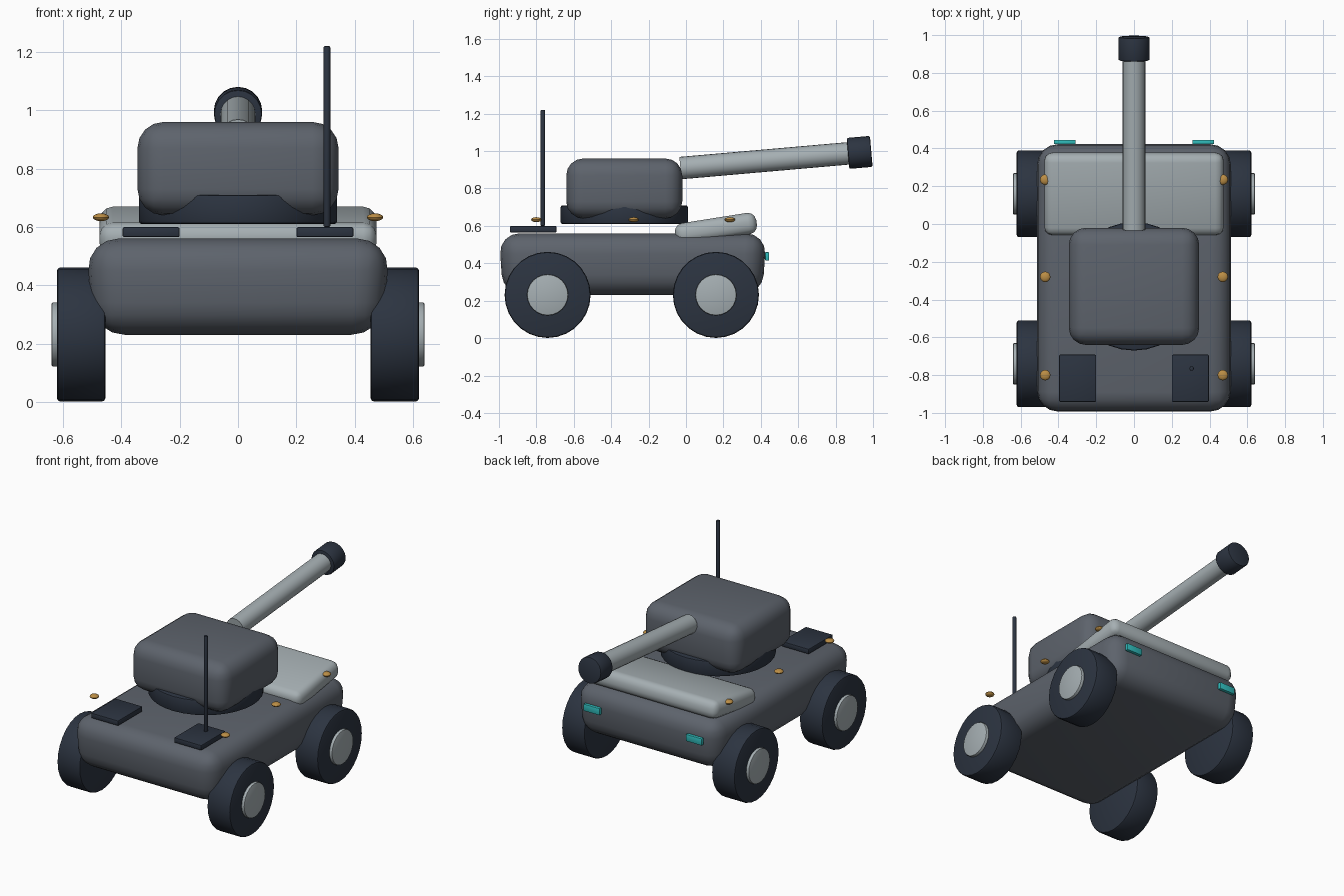
import bpy, bmesh, math
from mathutils import Matrix

if "Cube" in bpy.data.objects:
    bpy.data.objects.remove(bpy.data.objects["Cube"])


def mat(name, r, g, b):
    m = bpy.data.materials.new(name)
    m.diffuse_color = (r, g, b, 1)
    m.use_nodes = True
    m.node_tree.nodes["Principled BSDF"].inputs["Base Color"].default_value = m.diffuse_color
    return m


GREY = mat("armour grey", 0.11, 0.125, 0.15)
LIGHT = mat("light grey", 0.38, 0.43, 0.45)
DARK = mat("dark slate", 0.025, 0.034, 0.052)
GOLD = mat("brass", 0.50, 0.27, 0.06)
TEAL = mat("teal lamp", 0.03, 0.50, 0.50)


def finish(bm, name, material, loc, bevel=0, segs=3, rot=(0, 0, 0)):
    """Turn a bmesh into a bevelled, smoothed object."""
    me = bpy.data.meshes.new(name)
    bm.to_mesh(me)
    bm.free()
    me.materials.append(material)
    ob = bpy.data.objects.new(name, me)
    bpy.context.collection.objects.link(ob)
    ob.location, ob.rotation_euler = loc, rot
    bpy.ops.object.select_all(action='DESELECT')
    ob.select_set(True)
    bpy.context.view_layer.objects.active = ob
    if bevel:
        mod = ob.modifiers.new("bevel", 'BEVEL')
        mod.width, mod.segments = bevel, segs
        mod.limit_method, mod.angle_limit = 'ANGLE', math.radians(40)
        bpy.ops.object.modifier_apply(modifier=mod.name)
    bpy.ops.object.shade_smooth_by_angle(angle=math.radians(35))
    return ob


def box(name, material, loc, size, bevel=0, segs=3, rot=(0, 0, 0), taper=(1, 1)):
    bm = bmesh.new()
    bmesh.ops.create_cube(bm, size=1)
    for v in bm.verts:
        if v.co.z < 0:
            v.co.x *= taper[0]
            v.co.y *= taper[1]
    bmesh.ops.scale(bm, vec=size, verts=bm.verts)
    return finish(bm, name, material, loc, bevel, segs, rot)


def cylinder(name, material, loc, radius, depth, sides, axis='Z', bevel=0, tilt=0):
    bm = bmesh.new()
    bmesh.ops.create_cone(bm, cap_ends=True, segments=sides,
                          radius1=radius, radius2=radius, depth=depth)
    turn = {'X': Matrix.Rotation(math.pi / 2, 3, 'Y'),
            'Y': Matrix.Rotation(math.pi / 2, 3, 'X'),
            'Z': Matrix.Identity(3)}[axis]
    bmesh.ops.rotate(bm, matrix=turn, verts=bm.verts)
    return finish(bm, name, material, loc, bevel, 2, (tilt, 0, 0))


# Hull and raised deck plate at the gun end
box("hull", GREY, (0, -0.285, 0.395), (1.04, 1.43, 0.33), 0.11, 4, taper=(0.96, 0.97))
box("deck_plate", LIGHT, (0, 0.16, 0.585), (0.95, 0.44, 0.115), 0.045, 3,
    rot=(math.radians(9), 0, 0))

# Turret on its ring
cylinder("turret_ring", DARK, (0, -0.33, 0.66), 0.34, 0.10, 32, bevel=0.01)
box("turret", GREY, (0, -0.33, 0.80), (0.69, 0.62, 0.32), 0.09, 4)

# Gun, raised by five degrees
TILT = math.radians(5)


def on_gun(t):
    return (0, -0.03 + t * math.cos(TILT), 0.909 + t * math.sin(TILT))


cylinder("barrel", LIGHT, on_gun(0.46), 0.06, 0.92, 20, 'Y', 0, TILT)
cylinder("muzzle", DARK, on_gun(0.962), 0.083, 0.125, 20, 'Y', 0.008, TILT)

# Antenna
cylinder("antenna", DARK, (0.305, -0.765, 0.91), 0.012, 0.62, 10, bevel=0.004)

for s, side in ((-1, "left"), (1, "right")):
    # Wheels with hubs
    for y, end in ((0.16, "front"), (-0.74, "rear")):
        cylinder(f"{end}_{side}_wheel", DARK, (s * 0.538, y, 0.231),
                 0.23, 0.166, 28, 'X', 0.012)
        cylinder(f"{end}_{side}_hub", LIGHT, (s * 0.62, y, 0.231),
                 0.11, 0.04, 24, 'X', 0.006)
    # Engine hatch and lamp
    box(f"{side}_hatch", DARK, (s * 0.298, -0.817, 0.582), (0.196, 0.25, 0.034), 0.006, 2)
    box(f"{side}_lamp", TEAL, (s * 0.367, 0.434, 0.437), (0.115, 0.022, 0.045), 0.004, 2)
    # Domed rivets along the deck edge
    for i, y in enumerate((0.235, -0.28, -0.80)):
        bm = bmesh.new()
        bmesh.ops.create_uvsphere(bm, u_segments=12, v_segments=8, radius=0.028)
        bmesh.ops.scale(bm, vec=(1, 1, 0.48), verts=bm.verts)
        finish(bm, f"{side}_rivet_{i + 1}", GOLD, (s * 0.47, y, 0.633))
